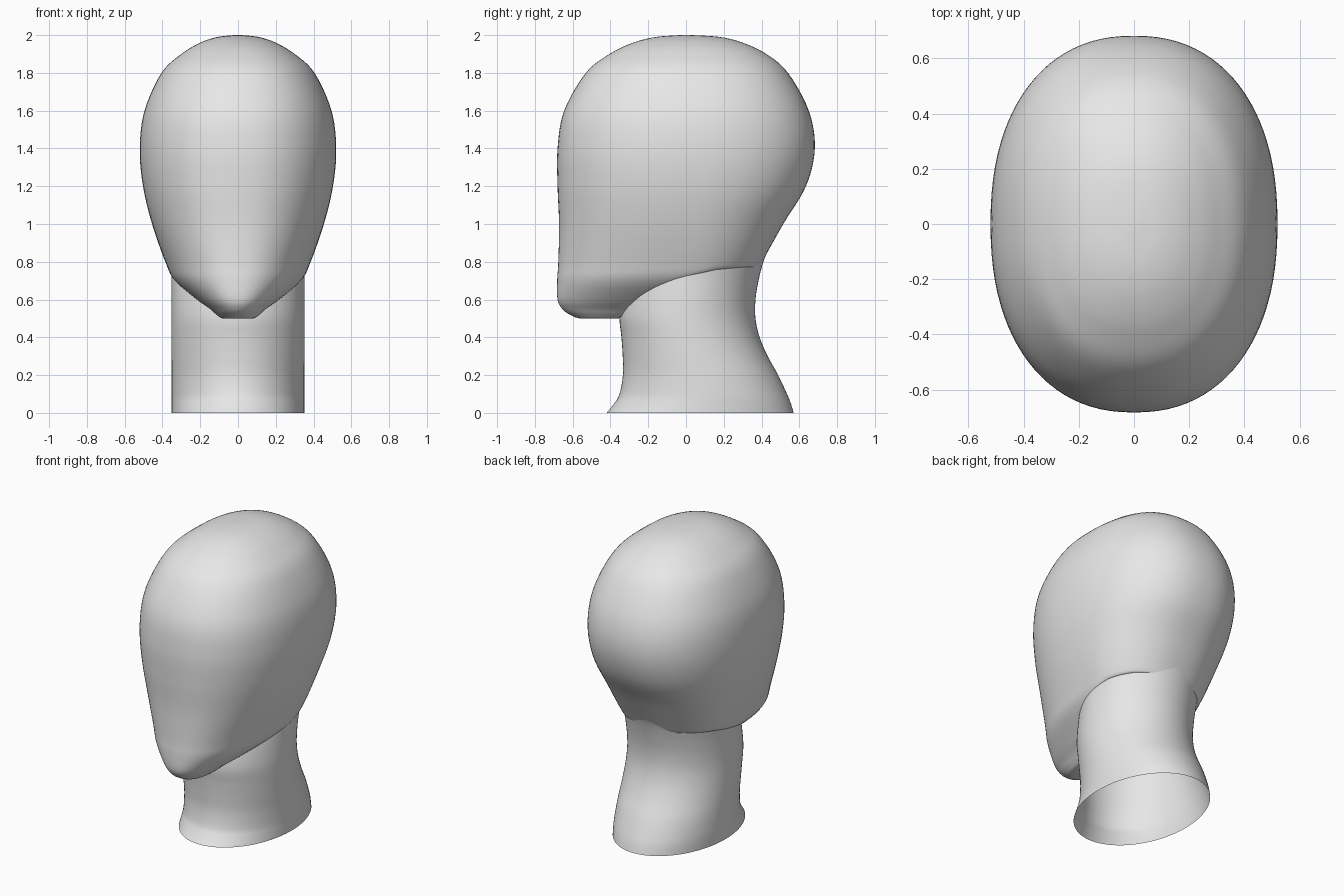
import bpy, bmesh, math

if "Cube" in bpy.data.objects:
    bpy.data.objects.remove(bpy.data.objects["Cube"])

SIDES = 96
STEPS = 6

grey = bpy.data.materials.new("light_grey")
grey.use_nodes = True
colour = (0.8, 0.8, 0.8, 1)
grey.diffuse_color = colour
grey.node_tree.nodes["Principled BSDF"].inputs["Base Color"].default_value = colour


def spline(rows):
    """Pass a smooth curve through all columns of the profile table."""
    result = []
    last = len(rows) - 1
    for i in range(last):
        group = [rows[min(max(i + k, 0), last)] for k in (-1, 0, 1, 2)]
        for s in range(STEPS):
            t = s / STEPS
            result.append([
                b + t * ((c - a) + t * ((2 * a - 5 * b + 4 * c - d)
                         + t * (3 * (b - c) + d - a))) / 2
                for a, b, c, d in zip(*group)])
    result.append(list(rows[last]))
    return result


def section(half_width, front, back, centre, z, power):
    """Rounded horizontal outline with separate front and back depths."""
    points = []
    for i in range(SIDES):
        angle = math.tau * i / SIDES
        c, s = math.cos(angle), math.sin(angle)
        x = half_width * math.copysign(abs(c) ** (2 / power), c)
        reach = back - centre if s > 0 else centre - front
        y = centre + reach * math.copysign(abs(s) ** (2 / power), s)
        points.append((x, y, z))
    return points


def loft(name, rings, close_ends):
    bm = bmesh.new()
    loops = [[bm.verts.new(p) for p in ring] for ring in rings]
    for low, high in zip(loops, loops[1:]):
        for i in range(SIDES):
            j = (i + 1) % SIDES
            bm.faces.new((low[i], low[j], high[j], high[i]))
    if close_ends:
        bm.faces.new(loops[0])
        bm.faces.new(loops[-1])
    bmesh.ops.recalc_face_normals(bm, faces=bm.faces)
    mesh = bpy.data.meshes.new(name)
    bm.to_mesh(mesh)
    bm.free()
    mesh.materials.append(grey)
    obj = bpy.data.objects.new(name, mesh)
    bpy.context.collection.objects.link(obj)
    bpy.ops.object.select_all(action="DESELECT")
    obj.select_set(True)
    bpy.context.view_layer.objects.active = obj
    bpy.ops.object.shade_smooth_by_angle(angle=math.radians(50))
    return obj


def jaw_height(y):
    """Height of the jaw line, rising from the throat to the nape."""
    line = [(-0.4, 0.4), (-0.33, 0.53), (-0.2, 0.62), (0, 0.71),
            (0.15, 0.755), (0.3, 0.77)]
    if y <= line[0][0]:
        return line[0][1]
    for (y0, z0), (y1, z1) in zip(line, line[1:]):
        if y <= y1:
            return z0 + (z1 - z0) * (y - y0) / (y1 - y0)
    return line[-1][1]


def lift_to_jaw(point):
    """Raise anything below the jaw line, with a softened edge."""
    x, y, z = point
    gap = z - jaw_height(y)
    if y < -0.4 or gap > 0.1:
        return point
    return x, y, z + (math.hypot(gap, 0.012) - gap) / 2


# Head: height, half width, front, back, centre
head_rows = [
    (0.5, 0.01, -0.46, -0.42, -0.44),
    (0.5, 0.08, -0.56, -0.3, -0.4),
    (0.52, 0.115, -0.615, -0.2, -0.35),
    (0.55, 0.15, -0.655, 0, -0.3),
    (0.6, 0.22, -0.68, 0.2, -0.2),
    (0.7, 0.335, -0.682, 0.36, -0.05),
    (0.8, 0.385, -0.676, 0.405, 0),
    (1, 0.455, -0.672, 0.515, 0),
    (1.2, 0.503, -0.68, 0.635, 0),
    (1.4, 0.52, -0.68, 0.682, 0),
    (1.6, 0.495, -0.645, 0.65, 0),
    (1.8, 0.405, -0.53, 0.54, 0),
    (1.9, 0.3, -0.405, 0.425, 0),
    (1.96, 0.2, -0.28, 0.3, 0),
    (1.99, 0.11, -0.16, 0.18, 0),
    (2, 0.02, -0.03, 0.03, 0),
]
head_rings = [[lift_to_jaw(p) for p in section(w, f, b, c, z, 2.25)]
              for z, w, f, b, c in spline(head_rows)]
loft("head", head_rings, True)

# Neck: height, half width, front, back; open at the base
neck_rows = [
    (0, 0.352, -0.42, 0.57),
    (0.05, 0.352, -0.38, 0.555),
    (0.1, 0.352, -0.352, 0.535),
    (0.2, 0.352, -0.334, 0.488),
    (0.3, 0.352, -0.335, 0.433),
    (0.4, 0.352, -0.342, 0.39),
    (0.5, 0.352, -0.352, 0.368),
    (0.6, 0.352, -0.34, 0.368),
    (0.7, 0.352, -0.32, 0.384),
    (0.8, 0.352, -0.3, 0.41),
    (0.9, 0.33, -0.28, 0.448),
    (1, 0.3, -0.25, 0.47),
]
neck_rings = [section(w, f, b, (f + b) / 2, z, 2)
              for z, w, f, b in spline(neck_rows)]
loft("neck", neck_rings, False)
